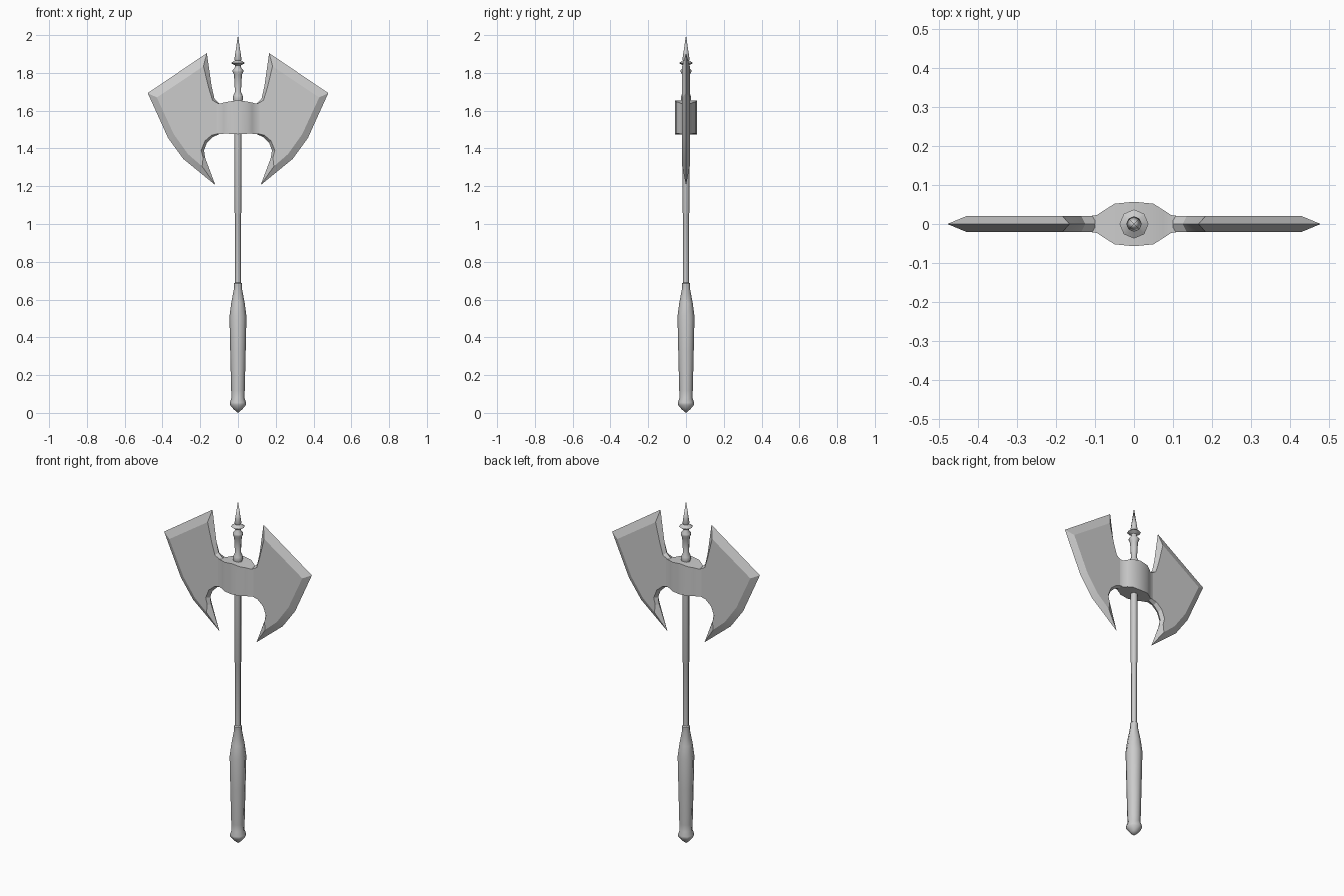
import bpy, bmesh, math

if "Cube" in bpy.data.objects:
    bpy.data.objects.remove(bpy.data.objects["Cube"])


def finish(name, bm, angle=35, mirror=False):
    bmesh.ops.recalc_face_normals(bm, faces=bm.faces)
    me = bpy.data.meshes.new(name)
    bm.to_mesh(me)
    bm.free()
    ob = bpy.data.objects.new(name, me)
    bpy.context.collection.objects.link(ob)
    bpy.ops.object.select_all(action='DESELECT')
    bpy.context.view_layer.objects.active = ob
    ob.select_set(True)
    if mirror:
        ob.modifiers.new("Mirror", 'MIRROR')
        bpy.ops.object.modifier_apply(modifier="Mirror")
    bpy.ops.object.shade_smooth_by_angle(angle=math.radians(angle))
    return ob


def lathe(name, profile, sides=8):
    bm = bmesh.new()
    rings = []
    for r, z in profile:
        if r == 0:
            rings.append([bm.verts.new((0, 0, z))] * sides)
        else:
            rings.append([bm.verts.new((r * math.cos(2 * math.pi * i / sides),
                                        r * math.sin(2 * math.pi * i / sides), z))
                          for i in range(sides)])
    for a, b in zip(rings, rings[1:]):
        for i in range(sides):
            j = (i + 1) % sides
            bm.faces.new(list(dict.fromkeys((a[i], a[j], b[j], b[i]))))
    for ring in (rings[0], rings[-1]):
        if len(set(ring)) > 1:
            bm.faces.new(ring)
    return finish(name, bm, 50)


# Grip with pommel and top ring
lathe("grip", [(0, 0.01 - 0.01), (0.022, 0.018), (0.042, 0.042), (0.043, 0.055),
               (0.034, 0.08), (0.036, 0.12), (0.041, 0.33), (0.045, 0.51),
               (0.036, 0.58), (0.02, 0.665), (0.022, 0.675), (0.022, 0.685), (0.014, 0.69)])
# Shaft
lathe("shaft", [(0.015, 0.66), (0.015, 1.05), (0.018, 1.06), (0.019, 1.64)])
# Finial spike
lathe("spike", [(0.022, 1.64), (0.027, 1.665), (0.025, 1.68), (0.016, 1.70), (0.021, 1.79),
                (0.028, 1.805), (0.028, 1.815), (0.015, 1.83), (0.016, 1.84), (0.037, 1.852),
                (0.016, 1.866), (0.019, 1.872), (0.0, 2.0)])

# Hub: cross-sections (x, half depth, bottom z, top z)
bm = bmesh.new()
secs = [(0, 0.057, 1.475, 1.655), (0.05, 0.052, 1.478, 1.648),
        (0.075, 0.036, 1.478, 1.643), (0.095, 0.023, 1.475, 1.637),
        (0.115, 0.02, 1.48, 1.64)]
rings = [[bm.verts.new((x, -d, b)), bm.verts.new((x, d, b)),
          bm.verts.new((x, d, t)), bm.verts.new((x, -d, t))] for x, d, b, t in secs]
for a, b in zip(rings, rings[1:]):
    for i in range(4):
        j = (i + 1) % 4
        bm.faces.new((a[i], a[j], b[j], b[i]))
finish("hub", bm, 35, True)

# Blades: sharp outline on the centre plane, paired with the raised flat's outline
edge = [(0.10, 1.64), (0.125, 1.665), (0.14, 1.73), (0.165, 1.905), (0.478, 1.693),
        (0.37, 1.455), (0.29, 1.345), (0.12, 1.206), (0.174, 1.35), (0.18, 1.39),
        (0.165, 1.43), (0.135, 1.46), (0.10, 1.475)]
flat = [(0.10, 1.635), (0.135, 1.655), (0.155, 1.72), (0.183, 1.835), (0.43, 1.67),
        (0.34, 1.475), (0.265, 1.37), (0.19, 1.305), (0.185, 1.35), (0.195, 1.39),
        (0.175, 1.44), (0.14, 1.47), (0.10, 1.48)]
bm = bmesh.new()
rim = [bm.verts.new((x, 0, z)) for x, z in edge]
for side in (-1, 1):
    top = [bm.verts.new((x, side * 0.02, z)) for x, z in flat]
    bm.faces.new(top)
    for i in range(len(rim) - 1):
        bm.faces.new((rim[i], rim[i + 1], top[i + 1], top[i]))
    bm.faces.new((rim[-1], rim[0], top[0], top[-1]))
finish("blades", bm, 15, True)
